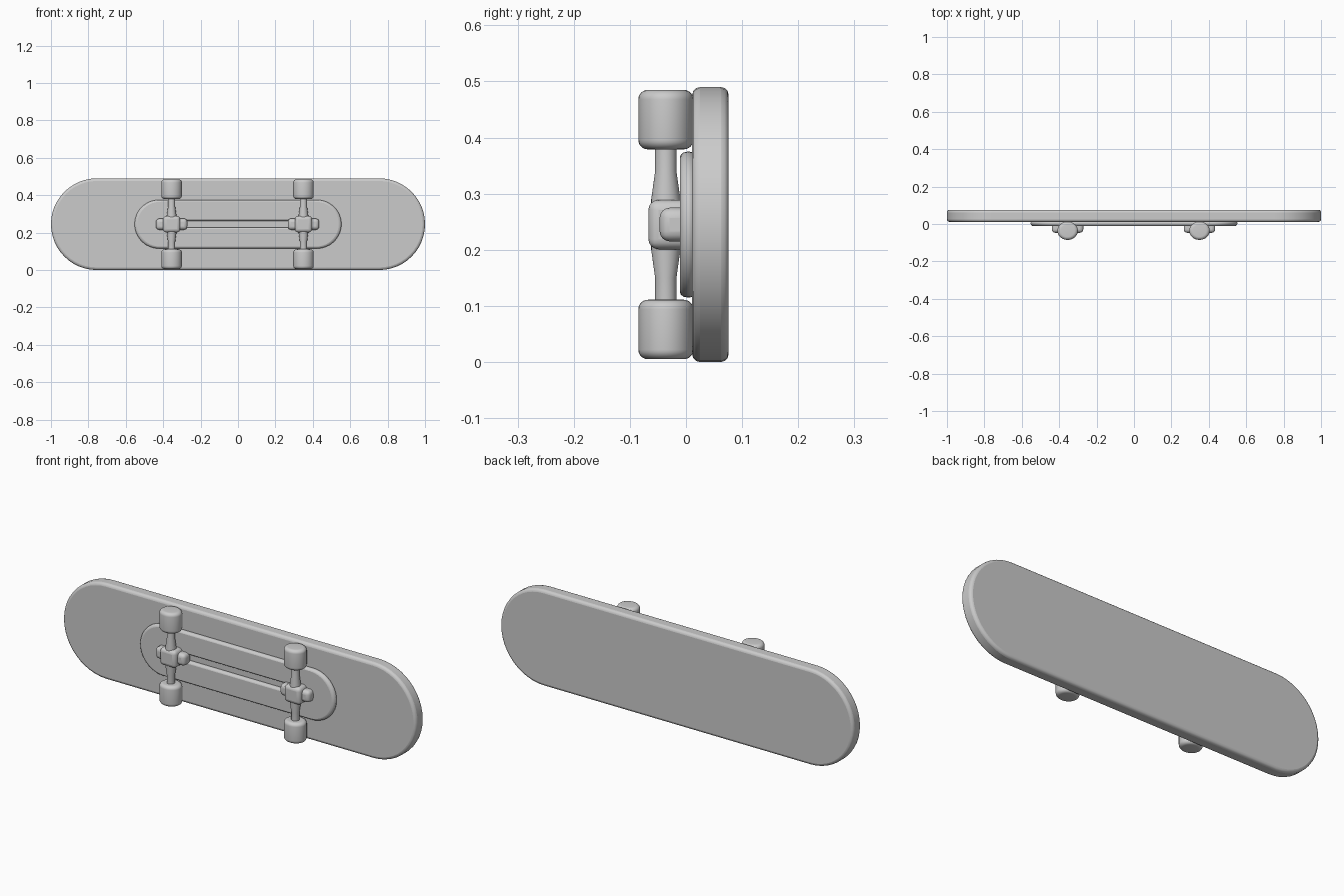
import bpy, bmesh, math

if "Cube" in bpy.data.objects:
    bpy.data.objects.remove(bpy.data.objects["Cube"])

ZC = 0.245       # mid height of the board
AXLE_Y = -0.036  # depth of the wheel axis

grey = bpy.data.materials.new("plain grey")
grey.diffuse_color = (0.6, 0.6, 0.6, 1)
grey.use_nodes = True
grey.node_tree.nodes["Principled BSDF"].inputs["Base Color"].default_value = grey.diffuse_color


def finish(name, bm, bevel=0.0, segments=3):
    bmesh.ops.recalc_face_normals(bm, faces=bm.faces[:])
    mesh = bpy.data.meshes.new(name)
    bm.to_mesh(mesh)
    bm.free()
    mesh.materials.append(grey)
    ob = bpy.data.objects.new(name, mesh)
    bpy.context.collection.objects.link(ob)
    if bevel:
        mod = ob.modifiers.new("rounded edges", 'BEVEL')
        mod.width, mod.segments = bevel, segments
        mod.limit_method, mod.angle_limit = 'ANGLE', math.radians(40)
    bpy.ops.object.select_all(action='DESELECT')
    ob.select_set(True)
    bpy.context.view_layer.objects.active = ob
    bpy.ops.object.shade_smooth_by_angle(angle=math.radians(40))
    return ob


def stadium(half_length, radius, n=24):
    """Outline with two round ends, as (x, z) points."""
    pts = []
    for side, start in ((1, -90), (-1, 90)):
        for i in range(n + 1):
            a = math.radians(start + 180 * i / n)
            pts.append((side * (half_length - radius) + radius * math.cos(a),
                        ZC + radius * math.sin(a)))
    return pts


def plate(name, outer, y0, y1, bevel, inner=None):
    """Slab between two depths, with an optional slot of equal point count."""
    bm = bmesh.new()
    ring = lambda pts, y: [bm.verts.new((x, y, z)) for x, z in pts]

    def bridge(a, b):
        for i in range(len(a)):
            j = (i + 1) % len(a)
            bm.faces.new((a[i], a[j], b[j], b[i]))

    f, k = ring(outer, y0), ring(outer, y1)
    bridge(f, k)
    if inner:
        fi, ki = ring(inner, y0), ring(inner, y1)
        bridge(fi, ki)
        bridge(f, fi)
        bridge(k, ki)
    else:
        bm.faces.new(f)
        bm.faces.new(k)
    return finish(name, bm, bevel)


def lathe(name, profile, x, sx=1.0, n=32):
    """Solid of revolution around the vertical axle; profile is (radius, z)."""
    bm = bmesh.new()
    rings = [[bm.verts.new((x + sx * r * math.cos(math.tau * i / n),
                            AXLE_Y + r * math.sin(math.tau * i / n), z))
              for i in range(n)] for r, z in profile]
    for a, b in zip(rings, rings[1:]):
        for i in range(n):
            j = (i + 1) % n
            bm.faces.new((a[i], a[j], b[j], b[i]))
    bm.faces.new(rings[0])
    bm.faces.new(rings[-1])
    return finish(name, bm)


def block(name, x, y, z, sx, sy, sz, bevel):
    bm = bmesh.new()
    bmesh.ops.create_cube(bm, size=1)
    for v in bm.verts:
        v.co = (x + v.co.x * sx, y + v.co.y * sy, z + v.co.z * sz)
    return finish(name, bm, bevel, 4)


# Deck and the slotted base pad beneath it
plate("deck", stadium(1.0, ZC), 0.011, 0.076, 0.014)
plate("base_pad", stadium(0.553, 0.13), -0.011, 0.02, 0.014,
      inner=stadium(0.31, 0.017))

# Two trucks with axle, hub and a pair of wheels each
for side, x in (("left", -0.355), ("right", 0.35)):
    lathe(side + "_axle", [(0.019, 0.09), (0.019, 0.15), (0.026, 0.20),
                           (0.026, 0.29), (0.019, 0.34), (0.019, 0.40)], x)
    block(side + "_hub", x, -0.030, ZC, 0.092, 0.074, 0.088, 0.018)
    block(side + "_hub_wings", x, -0.018, ZC, 0.168, 0.058, 0.060, 0.018)
    for end, zc in (("lower", 0.058), ("upper", 0.432)):
        half, r, c = 0.053, 0.049, 0.017
        arc = [(r - c + c * math.cos(a), half - c + c * math.sin(a))
               for a in (math.radians(15 * i) for i in range(7))]
        profile = ([(pr, zc - h) for pr, h in reversed(arc)]
                   + [(pr, zc + h) for pr, h in arc])
        lathe(f"{side}_{end}_wheel", profile, x, 1.12)
